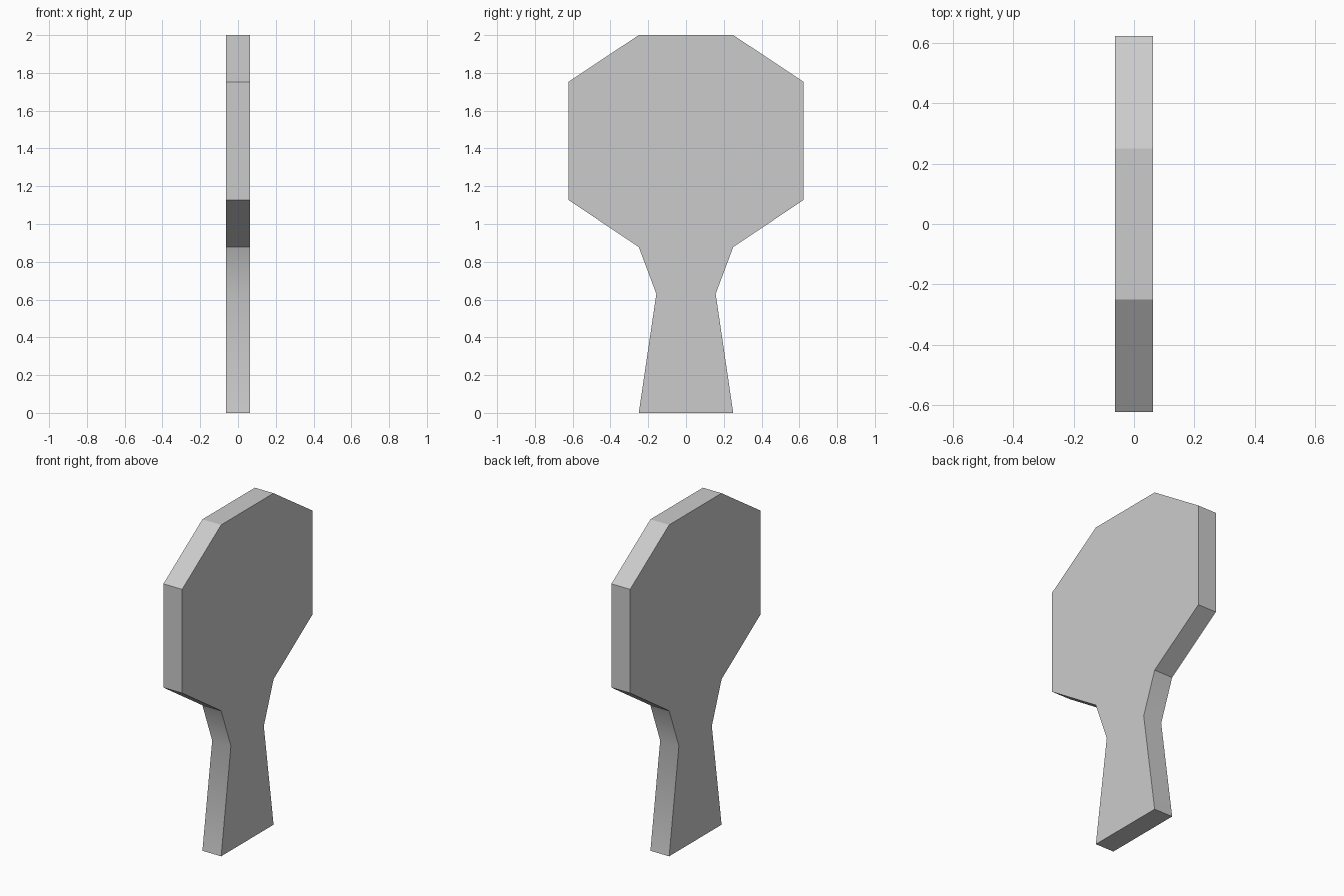
import bpy
import bmesh

if "Cube" in bpy.data.objects:
    bpy.data.objects.remove(bpy.data.objects["Cube"])

THICKNESS = 0.125

# Right half of the paddle outline (y, z), bottom to top
half = [(0.25, 0.0), (0.157, 0.63), (0.25, 0.878),
        (0.622, 1.127), (0.622, 1.753), (0.25, 2.0)]
outline = half + [(-y, z) for y, z in reversed(half)]

# Paddle: octagonal head and flared handle in one flat slab
bm = bmesh.new()
face = bm.faces.new([bm.verts.new((-THICKNESS / 2, y, z)) for y, z in outline])
slab = bmesh.ops.extrude_face_region(bm, geom=[face], use_keep_orig=True)
moved = [v for v in slab["geom"] if isinstance(v, bmesh.types.BMVert)]
bmesh.ops.translate(bm, verts=moved, vec=(THICKNESS, 0, 0))
bmesh.ops.recalc_face_normals(bm, faces=bm.faces)

mesh = bpy.data.meshes.new("paddle")
bm.to_mesh(mesh)
bm.free()
paddle = bpy.data.objects.new("paddle", mesh)
bpy.context.collection.objects.link(paddle)

# Soft bend at the handle neck, crisp edges elsewhere
bpy.context.view_layer.objects.active = paddle
paddle.select_set(True)
bpy.ops.object.shade_smooth_by_angle(angle=0.523599)
